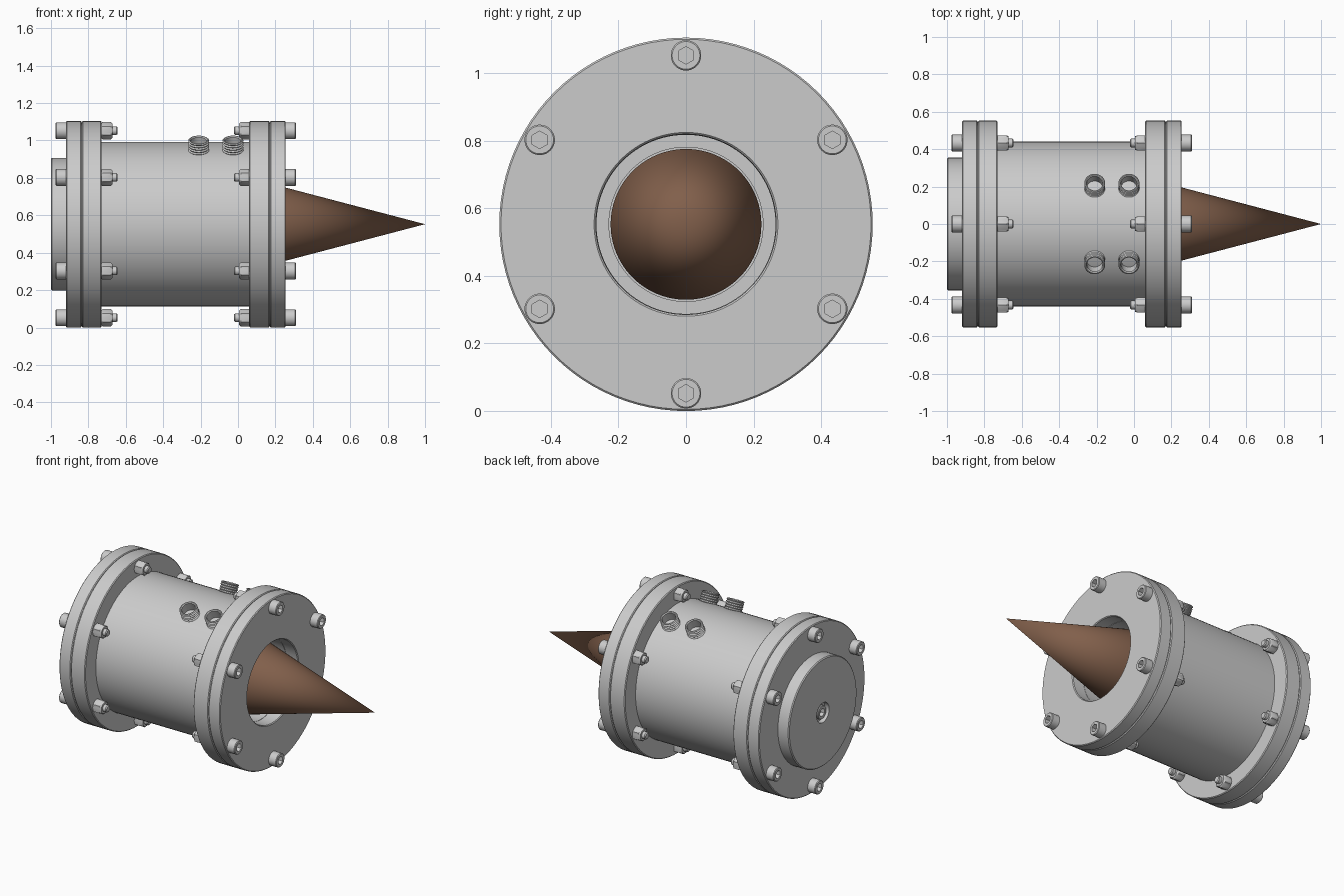
import bpy, bmesh
from math import pi, cos, sin, radians
from mathutils import Matrix, Vector

if "Cube" in bpy.data.objects:
    bpy.data.objects.remove(bpy.data.objects["Cube"])

CZ = 0.5525   # height of the main axis


def radius(r, shape, a):
    # circular ring, or hexagonal ring with a corner pointing up
    if shape != 'hex':
        return r
    off = ((a + pi / 6) % (pi / 3)) - pi / 6
    return r * cos(pi / 6) / cos(off)


def lathe(name, profile, matrix=None, seg=96, closed=False, mat=None):
    # spin (x, r[, 'hex']) points around the local x axis
    bm = bmesh.new()
    rings = []
    for p in profile:
        x, r = p[:2]
        shape = p[2] if len(p) > 2 else 'round'
        ring = []
        for i in range(seg):
            a = 2 * pi * i / seg
            q = radius(r, shape, a)
            ring.append(bm.verts.new((x, q * cos(a), q * sin(a))))
        rings.append(ring)
    pairs = list(zip(rings, rings[1:]))
    if closed:
        pairs.append((rings[-1], rings[0]))
    for a, b in pairs:
        for i in range(seg):
            j = (i + 1) % seg
            bm.faces.new((a[i], a[j], b[j], b[i]))
    bmesh.ops.remove_doubles(bm, verts=bm.verts, dist=1e-6)
    bmesh.ops.recalc_face_normals(bm, faces=bm.faces)
    me = bpy.data.meshes.new(name)
    bm.to_mesh(me)
    bm.free()
    ob = bpy.data.objects.new(name, me)
    bpy.context.collection.objects.link(ob)
    ob.matrix_world = Matrix.Translation((0, 0, CZ)) @ (matrix or Matrix())
    if mat:
        me.materials.append(mat)
    bpy.ops.object.select_all(action='DESELECT')
    ob.select_set(True)
    bpy.context.view_layer.objects.active = ob
    bpy.ops.object.shade_smooth_by_angle(angle=radians(30))
    return ob


def disc(name, x0, x1, r, bore):
    # chamfered flange plate with a central bore
    c = 0.005
    lathe(name, [(x0, bore), (x0, r - c), (x0 + c, r), (x1 - c, r),
                 (x1, r - c), (x1, bore)], closed=True)


# main housing tube
lathe('housing_tube', [(-0.75, 0.40), (-0.75, 0.44), (0.08, 0.44), (0.08, 0.40)], closed=True)

# flange pairs
disc('rear_cover_flange', -0.92, -0.836, CZ, 0.30)
disc('rear_tube_flange', -0.834, -0.73, CZ, 0.40)
disc('front_tube_flange', 0.06, 0.169, CZ, 0.265)
lathe('front_cover_flange', [(0.171, 0.265), (0.171, CZ - 0.005), (0.176, CZ), (0.25, CZ),
                             (0.255, CZ - 0.005), (0.255, 0.272), (0.25, 0.267)], closed=True)
for nm, x in (('rear_gasket', -0.84), ('front_gasket', 0.165)):
    lathe(nm, [(x, 0.40), (x, 0.545), (x + 0.01, 0.545), (x + 0.01, 0.40)], closed=True)

# rear boss with counterbored centre screw
lathe('rear_boss', [(-0.84, 0), (-0.84, 0.30), (-0.92, 0.30), (-0.92, 0.355), (-0.994, 0.355),
                    (-1.0, 0.349), (-1.0, 0.065), (-0.97, 0.065), (-0.97, 0)])
HEAD = [(0.02, 0), (0.02, 0.026, 'hex'), (0.055, 0.026, 'hex'), (0.055, 0.041),
        (0.051, 0.045), (0, 0.045)]
FLIP = Matrix.Rotation(pi, 4, 'Z')
lathe('centre_screw', HEAD + [(0, 0)], Matrix.Translation((-0.94, 0, 0)) @ FLIP, 48)

# nozzle ring and brown cone
lathe('nozzle_ring', [(0.06, 0.228), (0.06, 0.275), (-0.05, 0.275), (-0.05, 0.228)], closed=True)
brown = bpy.data.materials.new('brown')
brown.diffuse_color = (0.22, 0.115, 0.07, 1)
brown.use_nodes = True
brown.node_tree.nodes["Principled BSDF"].inputs["Base Color"].default_value = brown.diffuse_color
lathe('cone', [(-0.05, 0), (-0.05, 0.223), (0.15, 0.223), (1.0, 0)], mat=brown)

# bolts and nuts around both flange pairs
BOLT = HEAD + [(0, 0.023), (-0.27, 0.023), (-0.276, 0.018), (-0.276, 0)]
NUT = [(-0.19, 0.02), (-0.19, 0.04), (-0.195, 0.046, 'hex'), (-0.24, 0.046, 'hex'),
       (-0.25, 0.036), (-0.25, 0.02)]
for side, x, rot in (('front', 0.255, Matrix()), ('rear', -0.92, FLIP)):
    for k in range(6):
        a = pi / 2 + k * pi / 3
        m = Matrix.Translation((x, 0.5 * cos(a), 0.5 * sin(a))) @ rot
        lathe(f'{side}_bolt_{k + 1}', BOLT, m, 48)
        lathe(f'{side}_nut_{k + 1}', NUT, m, 48, closed=True)

# threaded ports, tilted outward along the tube radius
PORT = [(0.435, 0), (0.435, 0.042), (0.496, 0.042), (0.502, 0.047), (0.502, 0.051)]
for t in range(5):
    PORT += [(0.497 - t * 0.014, 0.056), (0.490 - t * 0.014, 0.050)]
PORT += [(0.42, 0.05), (0.42, 0)]
for s in (-1, 1):
    for n, x in enumerate((-0.21, -0.027)):
        d = Vector((0, s * sin(radians(26)), cos(radians(26))))
        m = Matrix.Translation((x, 0, 0)) @ Vector((1, 0, 0)).rotation_difference(d).to_matrix().to_4x4()
        lathe(f'port_{"left" if s > 0 else "right"}_{n + 1}', PORT, m, 48)
